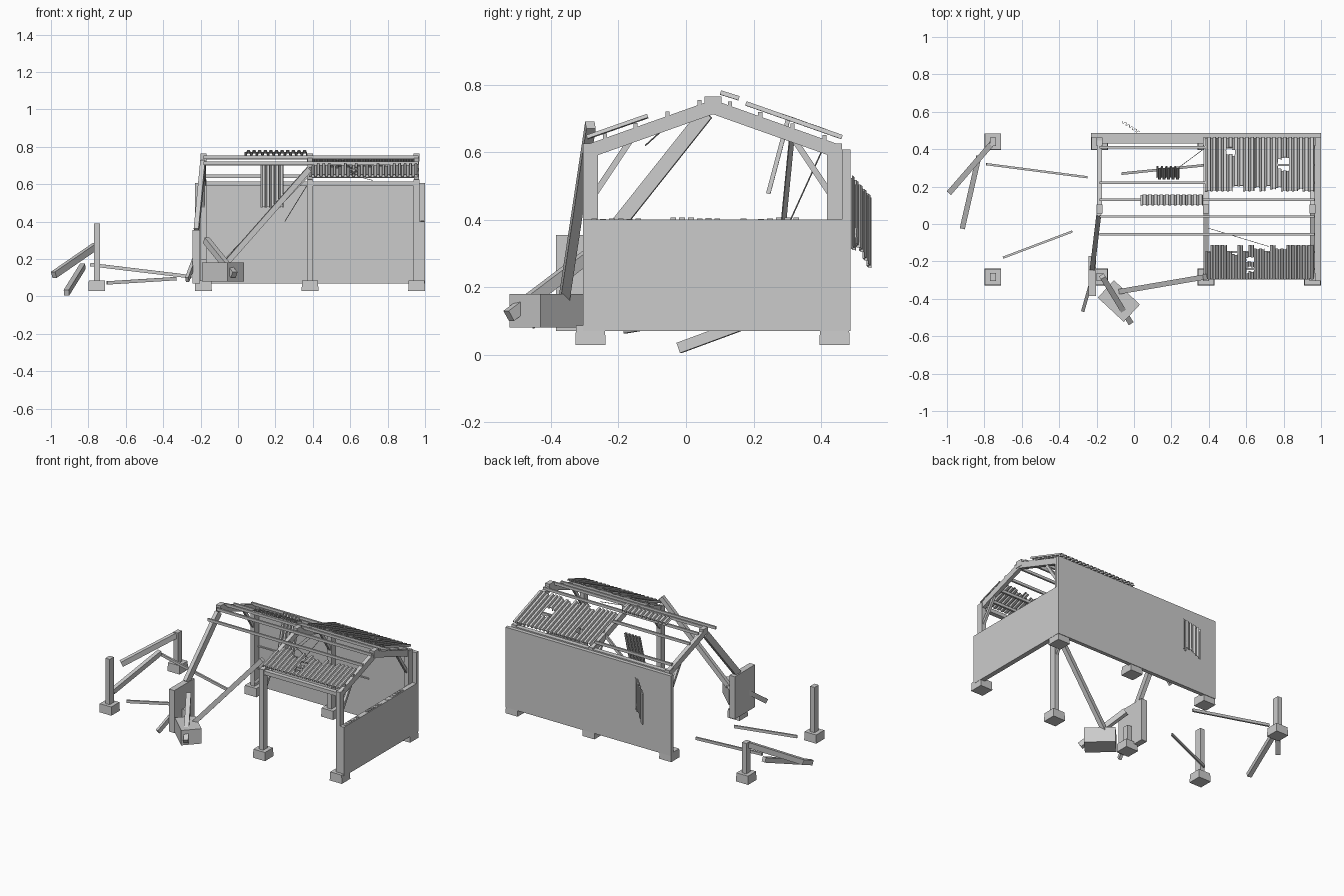
import bpy, bmesh, math, random
from mathutils import Vector, Matrix

if "Cube" in bpy.data.objects:
    bpy.data.objects.remove(bpy.data.objects["Cube"])
random.seed(4)

FRONT, BACK, RIDGE = -0.283, 0.44, 0.08
BAYS = (-0.755, -0.185, 0.385, 0.955)


def finish(name, bm):
    me = bpy.data.meshes.new(name)
    bm.to_mesh(me)
    bm.free()
    ob = bpy.data.objects.new(name, me)
    bpy.context.collection.objects.link(ob)
    return ob


def box(name, x0, x1, y0, y1, z0, z1):
    bm = bmesh.new()
    m = Matrix.Translation(((x0+x1)/2, (y0+y1)/2, (z0+z1)/2)) @ Matrix.Diagonal((x1-x0, y1-y0, z1-z0, 1))
    bmesh.ops.create_cube(bm, size=1, matrix=m)
    return finish(name, bm)


def beam(name, p, q, w=0.03, h=0.04):
    """Rectangular timber running from p to q."""
    p, q = Vector(p), Vector(q)
    d = q - p
    bm = bmesh.new()
    m = (Matrix.Translation((p+q)/2) @ d.to_track_quat('X', 'Z').to_matrix().to_4x4()
         @ Matrix.Diagonal((d.length, w, h, 1)))
    bmesh.ops.create_cube(bm, size=1, matrix=m)
    return finish(name, bm)


def sheet(name, origin, across, along, ribs, ragged=0.0, holes=(), rows=12):
    """Corrugated metal: ribs run in the along direction; the far end can be torn."""
    o, u, v = Vector(origin), Vector(across), Vector(along)
    n = u.cross(v).normalized()
    if n.z < 0:
        n = -n
    amp = 0.011
    prof = []
    for i in range(ribs):
        prof += [((i+t)/ribs, a*amp) for t, a in ((0, 0), (.4, 0), (.5, 1), (.9, 1))]
    prof.append((1, 0))
    bm = bmesh.new()
    for i in range(ribs):
        cut = 1 - ragged * random.choice((0, 0, 0, .4, .7, 1))
        cols = prof[i*4:i*4+5]
        grid = [[bm.verts.new(o + u*s + v*(cut*r/rows) + n*a) for s, a in cols] for r in range(rows+1)]
        for r in range(rows):
            t = (r+.5)/rows*cut
            for c in range(4):
                s = (cols[c][0]+cols[c+1][0])/2
                if any(a < s < b and e < t < f for a, b, e, f in holes):
                    continue
                bm.faces.new((grid[r][c], grid[r][c+1], grid[r+1][c+1], grid[r+1][c]))
    bmesh.ops.delete(bm, geom=[x for x in bm.verts if not x.link_faces], context='VERTS')
    bmesh.ops.remove_doubles(bm, verts=bm.verts[:], dist=1e-5)
    ob = finish(name, bm)
    mod = ob.modifiers.new('thickness', 'SOLIDIFY')
    mod.thickness = 0.003
    return ob


def roof_z(y):
    if y > RIDGE:
        return 0.755 - (y-RIDGE)*0.355
    return 0.755 - (RIDGE-y)*0.355


# footings and posts, some snapped short
tops = {(-0.755, FRONT): .39, (-0.755, BACK): .29, (-0.185, FRONT): .2}
for x in BAYS:
    for y in (FRONT, BACK):
        bm = bmesh.new()
        bmesh.ops.create_cube(bm, size=1, matrix=Matrix.Translation((x, y, .0575))
                              @ Matrix.Diagonal((.09, .09, .057, 1)))
        for vert in bm.verts:
            if vert.co.z > .06:
                vert.co.x = x + (vert.co.x-x)*.95
                vert.co.y = y + (vert.co.y-y)*.95
        finish('footing', bm)
        box('post', x-.016, x+.016, y-.022, y+.022, .08, tops.get((x, y), .625))

# roof frames: rafters, ridge block, knee braces
for x in BAYS[1:]:
    sides = [(BACK, 1)] if x < 0 else [(BACK, 1), (FRONT, -1)]
    for y, s in sides:
        bm = bmesh.new()
        ye = y + s*.022
        ring = [(ye, roof_z(ye)), (RIDGE, .755), (RIDGE, .712), (ye, roof_z(ye)-.043)]
        f = bm.faces.new([bm.verts.new((x-.013, a, b)) for a, b in ring])
        ex = bmesh.ops.extrude_face_region(bm, geom=[f])['geom']
        bmesh.ops.translate(bm, verts=[g for g in ex if isinstance(g, bmesh.types.BMVert)], vec=(.026, 0, 0))
        bmesh.ops.recalc_face_normals(bm, faces=bm.faces[:])
        finish('rafter', bm)
        beam('knee_brace', (x, y-s*.015, .48), (x, y-s*.125, .645), .016, .018)
    box('ridge_block', x-.016, x+.016, RIDGE-.025, RIDGE+.025, .72, .764)

# purlins over both bays, and eaves plates
for y in (-.24, -.15, -.055, .04, .13, .22, .315, .41):
    x0 = .385 if y < -.1 or y == .315 else -.185
    beam('purlin', (x0, y, roof_z(y)+.004), (.965, y, roof_z(y)+.004), .012, .018)
box('back_eaves_plate', -.2, .97, .43, .462, .59, .615)
box('front_eaves_plate', .375, .97, FRONT-.015, FRONT+.015, .59, .615)

# walls and their horizontal battens
box('back_wall', -.23, 1.0, .462, .487, .07, .607)
box('end_wall', .968, 1.0, -.305, .485, .07, .4)
for x1, z in ((.95, .58), (.65, .34), (.49, .19)):
    box('wall_batten', -.2, x1, .455, .464, z-.004, z+.004)
for i in range(24):
    y = -.28 + i*.026
    if i not in (6, 7, 8, 15, 16, 18):
        box('broken_wall_edge', .975, .995, y, y+.017, .39, .4+random.uniform(.002, .007))
box('wall_stub', -.243, -.203, -.385, -.17, .07, .355)

# toppled block
block = box('fallen_block', -.095, .095, -.0635, .0635, .08, .18)
block.location = (-.081, -.412, 0)
block.rotation_euler.z = math.radians(-43)

# fallen timbers
for name, p, q, w, h in (
    ('fallen_rafter', (-.187, .06, .715), (-.222, -.23, .35), .026, .042),
    ('fallen_eaves_beam', (.38, -.283, .68), (-.07, -.36, .17), .028, .03),
    ('leaning_plank', (-.17, -.28, .30), (-.02, -.525, .115), .03, .035),
    ('leaning_plank', (-.215, -.26, .24), (-.272, -.46, .09), .018, .03),
    ('fallen_post', (-.76, .43, .27), (-.985, .17, .115), .03, .035),
    ('fallen_post', (-.83, .36, .16), (-.917, -.02, .02), .028, .032),
    ('fallen_purlin', (-.79, .32, .17), (-.25, .25, .105), .012, .018),
    ('fallen_purlin', (-.70, -.18, .072), (-.33, -.04, .095), .012, .018),
    ('hanging_purlin', (.385, .315, .66), (-.06, .27, .2), .014, .018),
    ('hanging_wire', (.385, .41, .62), (.25, .31, .4), .003, .003),
    ('hanging_wire', (.39, -.02, .71), (.72, -.12, .62), .003, .003),
):
    beam(name, p, q, w, h)

# roof sheets with torn edges and holes
sheet('back_roof_sheet', (.38, .46, .638), (.58, 0, 0), (0, -.285, .1), 20, .09,
      ((.19, .28, .2, .32), (.66, .78, .4, .6)), 16)
sheet('front_roof_sheet', (.38, -.292, .64), (.58, 0, 0), (0, .18, .063), 20, .28,
      ((.38, .46, .2, .34), (.38, .46, .5, .62)), 14)
sheet('ridge_roof_sheet', (.035, .155, .753), (.33, 0, 0), (0, -.055, .017), 11)
# sheets hanging inside and on the back wall
sheet('hanging_sheet', (.12, .31, .70), (.12, 0, 0), (0, -.06, -.225), 5)
sheet('loose_wall_sheet', (.03, .492, .53), (-.09, .058, -.065), (0, 0, -.208), 5, .1)
